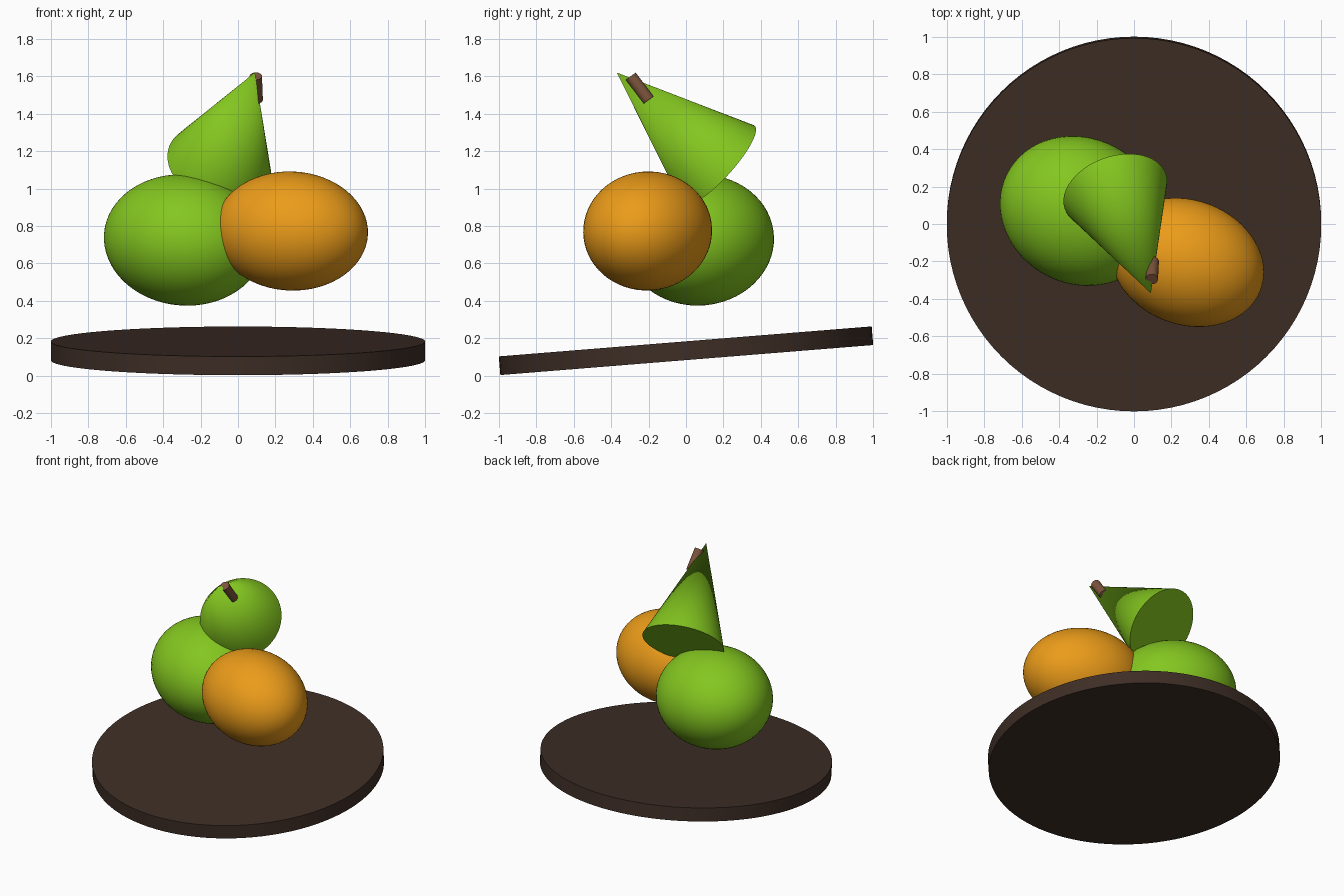
import bpy
from math import radians
from mathutils import Vector

if "Cube" in bpy.data.objects:
    bpy.data.objects.remove(bpy.data.objects["Cube"])


def material(name, rgb):
    m = bpy.data.materials.new(name)
    m.diffuse_color = (*rgb, 1)
    m.use_nodes = True
    m.node_tree.nodes["Principled BSDF"].inputs["Base Color"].default_value = m.diffuse_color
    return m


green = material("green_skin", (0.23, 0.57, 0.014))
orange = material("orange_skin", (0.83, 0.33, 0.01))
dark_wood = material("dark_wood", (0.048, 0.027, 0.019))
bark = material("bark", (0.2, 0.09, 0.045))


def finish(name, mat):
    ob = bpy.context.object
    ob.name = name
    ob.data.materials.append(mat)
    bpy.ops.object.shade_smooth_by_angle(angle=radians(30))
    return ob


def fruit(name, centre, radii, tilt, mat):
    bpy.ops.mesh.primitive_uv_sphere_add(segments=64, ring_count=32, location=centre,
                                         rotation=[radians(a) for a in tilt])
    bpy.context.object.scale = radii
    return finish(name, mat)


def tapered(name, start, end, r1, r2, mat):
    """Round bar or cone running from start to end."""
    a, b = Vector(start), Vector(end)
    bpy.ops.mesh.primitive_cone_add(vertices=64, radius1=r1, radius2=r2,
                                    depth=(b - a).length, location=(a + b) / 2,
                                    rotation=(b - a).to_track_quat('Z', 'Y').to_euler())
    return finish(name, mat)


# Tilted round plate
bpy.ops.mesh.primitive_cylinder_add(vertices=96, radius=1, depth=0.1,
                                    location=(0, 0, 0.133), rotation=(radians(4.6), 0, 0))
finish("plate", dark_wood)

# Two squashed round fruits
fruit("green_fruit", (-0.287, 0.07, 0.725), (0.44, 0.39, 0.35), (0, 5, -27), green)
fruit("orange_fruit", (0.284, -0.205, 0.773), (0.42, 0.333, 0.318), (0, 2.5, -20.5), orange)

# Pear top with its stem
tapered("pear_top", (-0.10, 0.175, 1.124), (0.09, -0.37, 1.62), 0.286, 0, green)
tapered("stem", (0.10, -0.20, 1.473), (0.095, -0.295, 1.60), 0.033, 0.033, bark)
